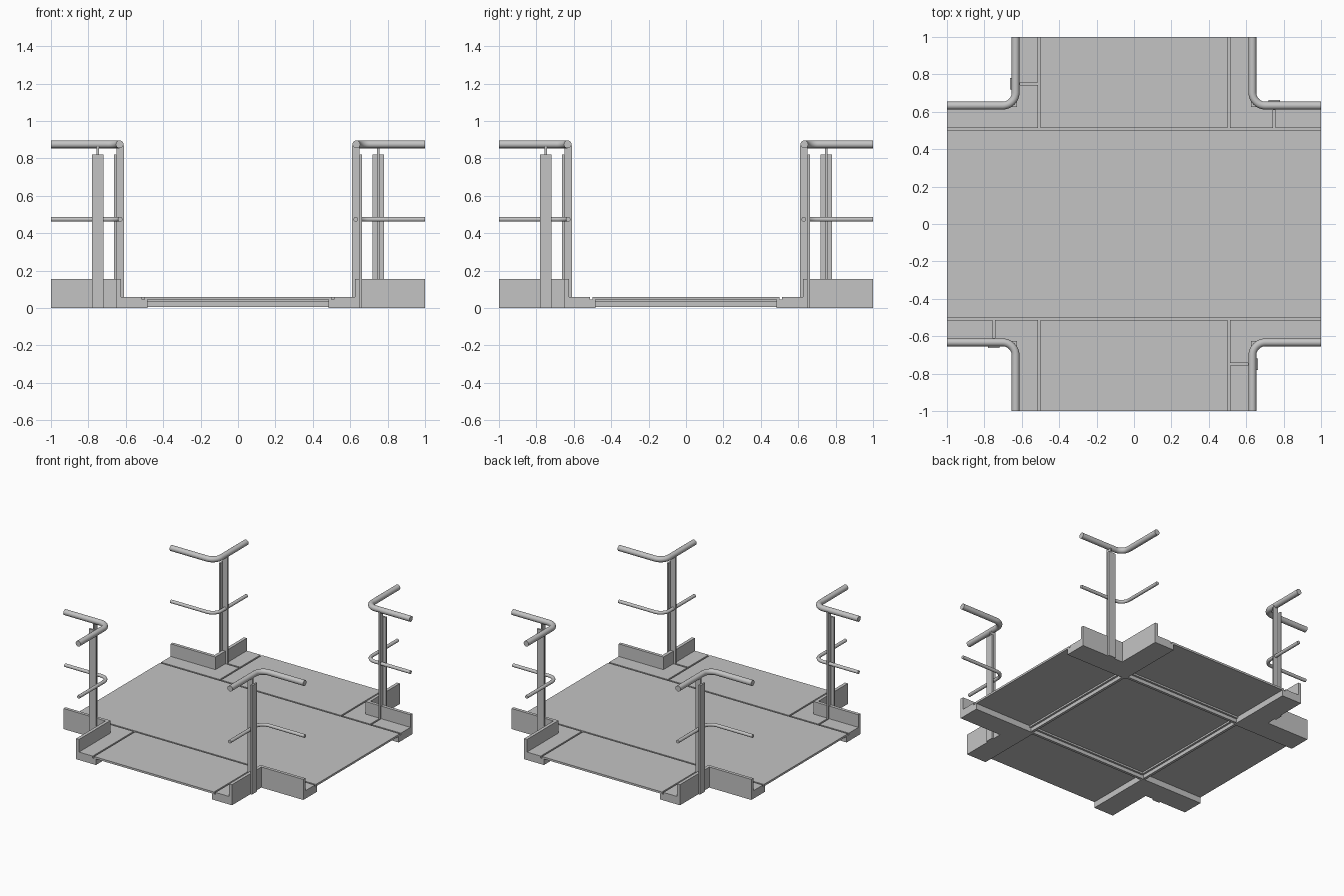
import bpy, bmesh, math

if "Cube" in bpy.data.objects:
    bpy.data.objects.remove(bpy.data.objects["Cube"])

grey = bpy.data.materials.new("plain_grey")
grey.diffuse_color = (0.55, 0.55, 0.55, 1)
grey.use_nodes = True
grey.node_tree.nodes["Principled BSDF"].inputs["Base Color"].default_value = grey.diffuse_color


def add(name, mesh, turn=0):
    ob = bpy.data.objects.new(name, mesh)
    ob.rotation_euler.z = turn * math.pi / 2
    bpy.context.collection.objects.link(ob)
    return ob


def prism(name, pts, z0, z1):
    """Mesh of a flat outline extruded from z0 to z1."""
    bm = bmesh.new()
    f = bm.faces.new([bm.verts.new((x, y, z0)) for x, y in pts])
    top = bmesh.ops.extrude_face_region(bm, geom=[f])["geom"]
    bmesh.ops.translate(bm, vec=(0, 0, z1 - z0),
                        verts=[v for v in top if isinstance(v, bmesh.types.BMVert)])
    bmesh.ops.recalc_face_normals(bm, faces=bm.faces)
    me = bpy.data.meshes.new(name)
    bm.to_mesh(me)
    bm.free()
    me.materials.append(grey)
    return me


def rect(x0, x1, y0, y1):
    return [(x0, y0), (x1, y0), (x1, y1), (x0, y1)]


def ell(a, b):
    """L outline round the +x +y corner, between offsets a and b."""
    return [(a, a), (1, a), (1, b), (b, b), (b, 1), (a, 1)]


def rail(name, c, r, z, bend=0.07):
    """Mesh of a round bar with one filleted right-angle bend."""
    pts = [(1, c)]
    for i in range(11):
        t = -math.pi / 2 - i / 10 * math.pi / 2
        pts.append((c + bend + bend * math.cos(t), c + bend + bend * math.sin(t)))
    pts.append((c, 1))
    cu = bpy.data.curves.new(name, 'CURVE')
    cu.dimensions = '3D'
    cu.bevel_depth, cu.bevel_resolution, cu.use_fill_caps = r, 6, True
    sp = cu.splines.new('POLY')
    sp.points.add(len(pts) - 1)
    for p, (x, y) in zip(sp.points, pts):
        p.co = (x, y, z, 1)
    cu.materials.append(grey)
    ob = add(name, cu)
    bpy.ops.object.select_all(action='DESELECT')
    ob.select_set(True)
    bpy.context.view_layer.objects.active = ob
    bpy.ops.object.convert(target='MESH')
    ob = bpy.context.view_layer.objects.active
    bpy.ops.object.shade_smooth_by_angle(angle=math.radians(40))
    me = ob.data
    bpy.data.objects.remove(ob)
    return me


G0, G1 = 0.50, 0.512      # floor groove
IN, OUT = 0.626, 0.65     # kick plate faces
PL, TOP = 0.045, 0.06     # floor plate bottom and top

# floor plates, separated by grooves
add("centre_floor", prism("centre_floor", rect(-1, 1, -G0, G0), PL, TOP))
arm = prism("arm_floor", rect(-G0, G0, G1, 1), PL, TOP)
for k in (0, 2):
    add("arm_floor", arm, k)

# parts of one corner, repeated by quarter turns
parts = [
    ("edge_beam", prism("edge_beam", ell(0.485, OUT), 0, PL)),
    ("edge_strip_corner", prism("edge_strip_corner",
        [(G1, G1), (0.744, G1), (0.744, IN), (IN, IN), (IN, 1), (G1, 1)], PL, TOP)),
    ("edge_strip_end", prism("edge_strip_end", rect(0.756, 1, G1, IN), PL, TOP)),
    ("kick_plate", prism("kick_plate", ell(IN, OUT), PL, 0.155)),
    ("post_flange", prism("post_flange", rect(0.72, 0.78, OUT, 0.663), 0, 0.82)),
    ("post_web", prism("post_web", rect(0.744, 0.756, 0.61, OUT), TOP, 0.87)),
    ("hand_rail", rail("hand_rail", 0.633, 0.021, 0.875)),
    ("middle_rail", rail("middle_rail", 0.63, 0.0125, 0.474)),
    # stepped cross bar under the edge of the centre bay
    ("cross_bar", prism("cross_bar", rect(-0.485, 0.485, 0.49, 0.51), 0.005, 0.032)),
    ("cross_bar_rim", prism("cross_bar_rim", rect(-0.485, 0.485, 0.475, 0.525), 0.032, PL)),
]
for k in range(4):
    for name, mesh in parts:
        add(name, mesh, k)
